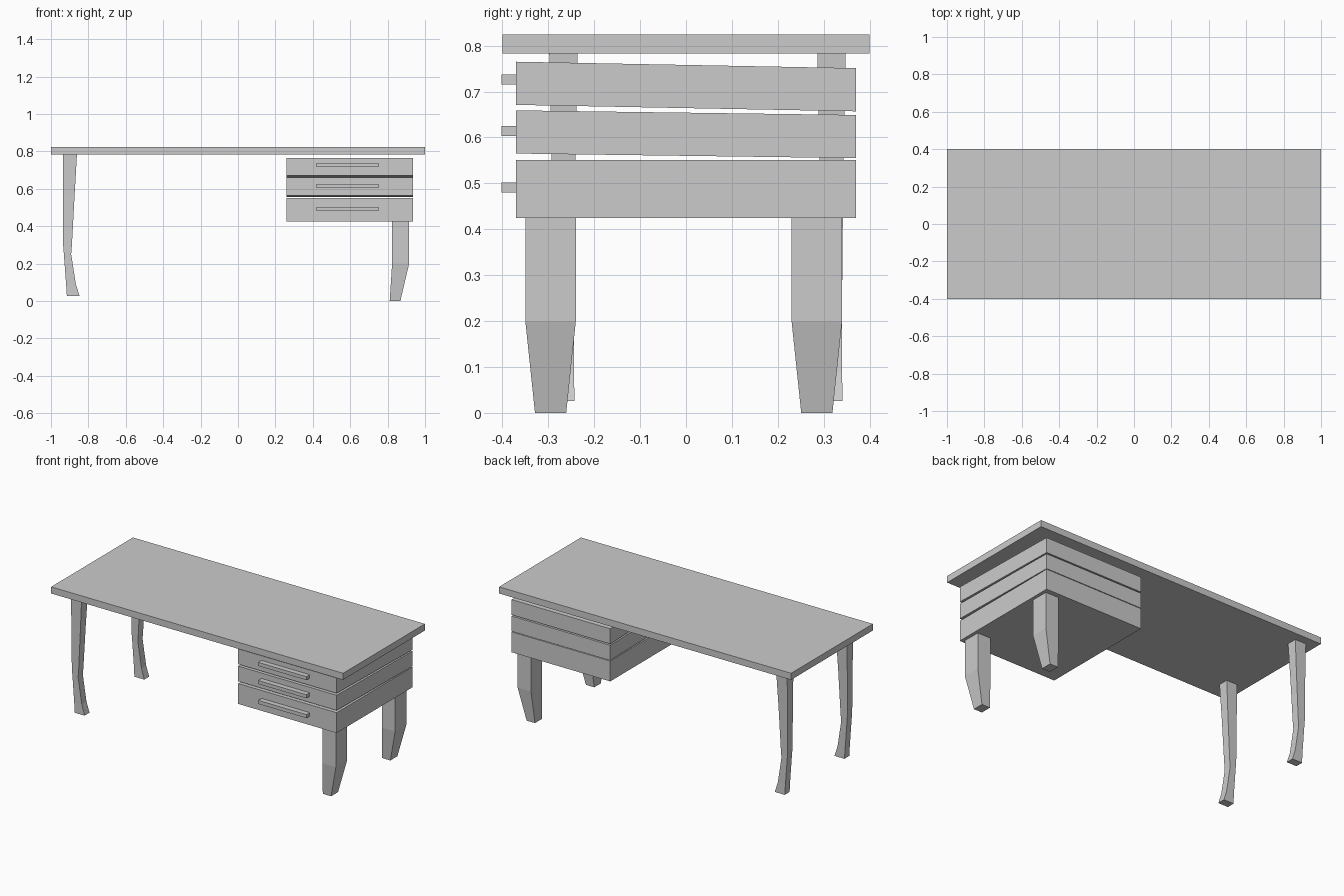
import bpy, bmesh

if "Cube" in bpy.data.objects:
    bpy.data.objects.remove(bpy.data.objects["Cube"])


def loft(name, sections):
    """Skin a stack of rectangles (z, x0, x1, y0, y1) or quads given bottom to top."""
    bm = bmesh.new()
    rings = []
    for z, x0, x1, y0, y1, *dz in sections:
        d = dz[0] if dz else 0.0  # z offset of the back edge
        pts = [(x0, y0, z), (x1, y0, z), (x1, y1, z + d), (x0, y1, z + d)]
        rings.append([bm.verts.new(p) for p in pts])
    for a, b in zip(rings, rings[1:]):
        for i in range(4):
            j = (i + 1) % 4
            bm.faces.new((a[i], a[j], b[j], b[i]))
    bm.faces.new(rings[0][::-1])
    bm.faces.new(rings[-1])
    bmesh.ops.recalc_face_normals(bm, faces=bm.faces)
    mesh = bpy.data.meshes.new(name)
    bm.to_mesh(mesh)
    bm.free()
    obj = bpy.data.objects.new(name, mesh)
    bpy.context.collection.objects.link(obj)
    return obj


def box(name, x0, x1, y0, y1, z0, z1, back_drop=0.0):
    return loft(name, [(z0, x0, x1, y0, y1, back_drop), (z1, x0, x1, y0, y1, back_drop)])


# Desk top
box("desk_top", -1, 1, -0.4, 0.4, 0.783, 0.824)

# Drawers (the upper two sag towards the back) and their bar handles
drawers = [("lower", 0.425, 0.551, 0.0, 0.491),
           ("middle", 0.565, 0.659, -0.010, 0.614),
           ("upper", 0.671, 0.765, -0.014, 0.726)]
for label, z0, z1, drop, hz in drawers:
    box(label + "_drawer", 0.26, 0.935, -0.37, 0.37, z0, z1, drop)
    box(label + "_handle", 0.42, 0.75, -0.402, -0.37, hz - 0.011, hz + 0.011)

# Short stout legs under the drawers
for label, y in (("front", -0.295), ("back", 0.285)):
    loft(label + "_right_leg", [
        (0.0, 0.811, 0.868, y - 0.034, y + 0.034),
        (0.2, 0.824, 0.915, y - 0.055, y + 0.055),
        (0.425, 0.824, 0.915, y - 0.055, y + 0.055)])

# Slender curved legs on the open side: z, x range, half depth
profile = [(0.026, -0.915, -0.847, 0.024),
           (0.09, -0.919, -0.867, 0.023),
           (0.25, -0.931, -0.892, 0.023),
           (0.30, -0.935, -0.888, 0.0235),
           (0.56, -0.936, -0.874, 0.026),
           (0.783, -0.936, -0.861, 0.031)]
for label, y in (("front", -0.267), ("back", 0.317)):
    loft(label + "_left_leg", [(z, x0, x1, y - h, y + h) for z, x0, x1, h in profile])
